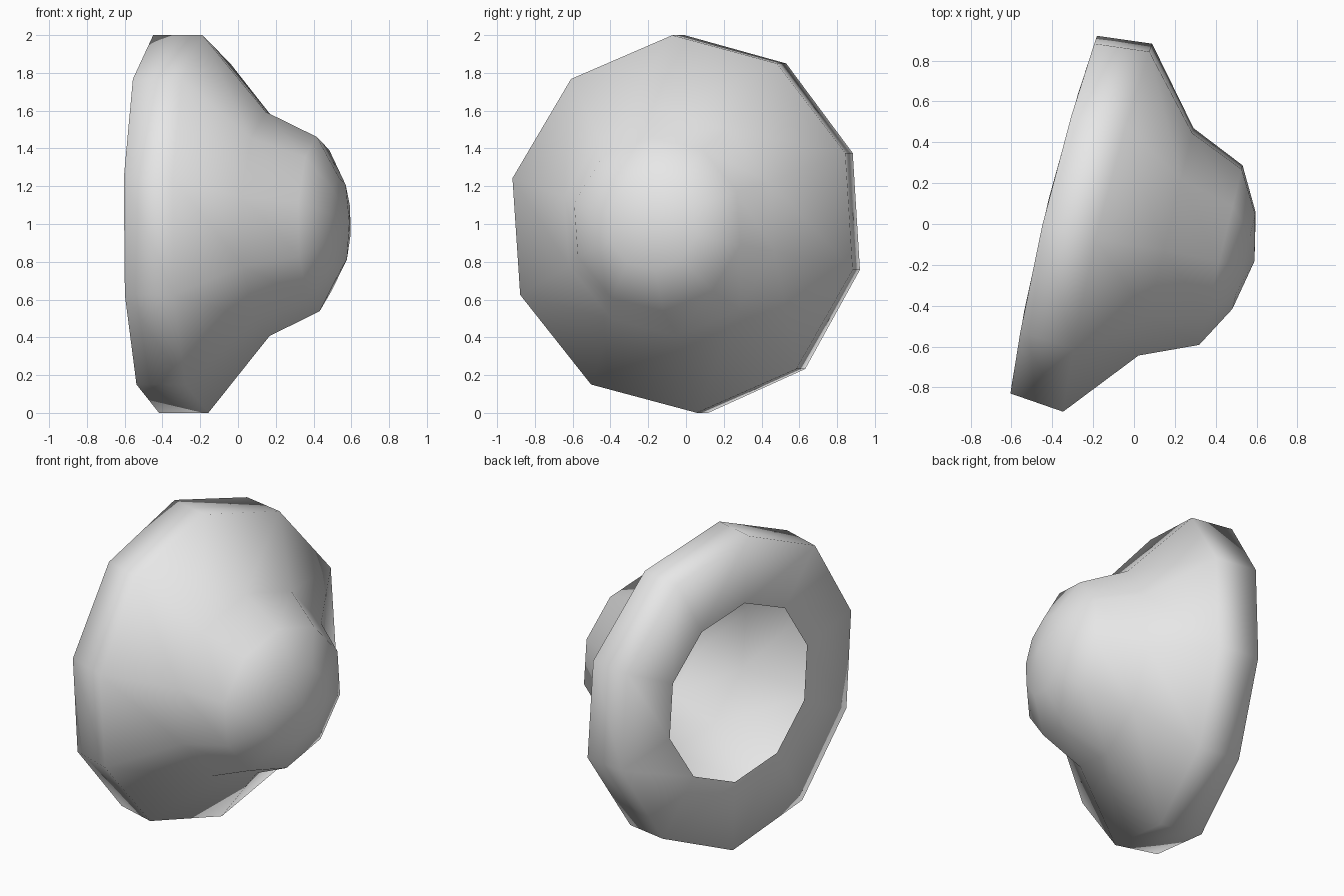
import bpy, bmesh, math
from mathutils import Vector

if "Cube" in bpy.data.objects:
    bpy.data.objects.remove(bpy.data.objects["Cube"])

SIDES = 10
TILT = math.radians(-13.6)                      # axis swings towards the front
AXIS = Vector((math.cos(TILT), math.sin(TILT), 0))
SIDE = Vector((-math.sin(TILT), math.cos(TILT), 0))

# (distance along axis, sideways radius, vertical radius, bow of the rim)
PROFILE = [
    (-0.385, 0.555, 0.57, 0.04),   # opening in the back
    (-0.390, 0.928, 1.002, 0.045), # back of rim
    (-0.121, 0.955, 1.002, 0.045), # front of rim
    (0.173, 0.590, 0.595, 0.0),    # neck
    (0.449, 0.466, 0.462, 0.0),    # dome shoulder
    (0.566, 0.250, 0.245, 0.0),    # dome top
]


def place(t, p, z):
    return AXIS * t + SIDE * (p - 0.048) + Vector((0, 0, z + 1))


bm = bmesh.new()
rings = []
for t, rp, rz, bow in PROFILE:
    ring = []
    for k in range(SIDES):
        a = math.radians(22 + 360 * k / SIDES)
        p, z = rp * math.cos(a), rz * math.sin(a)
        ring.append(bm.verts.new(place(t - bow * max(0, 1 - (p / 0.93) ** 2), p, z)))
    rings.append(ring)

# Skin between rings, closed at the dome tip and open at the back
for lo, hi in zip(rings, rings[1:]):
    for k in range(SIDES):
        n = (k + 1) % SIDES
        bm.faces.new((lo[k], lo[n], hi[n], hi[k]))
tip = bm.verts.new(place(0.616, 0.01, 0.01))
for k in range(SIDES):
    bm.faces.new((rings[-1][k], rings[-1][(k + 1) % SIDES], tip))
for f in bm.faces:
    f.smooth = True

mesh = bpy.data.meshes.new("domed_cap")
bm.to_mesh(mesh)
bm.free()
cap = bpy.data.objects.new("domed_cap", mesh)
bpy.context.collection.objects.link(cap)

grey = bpy.data.materials.new("light grey")
grey.diffuse_color = (0.8, 0.8, 0.8, 1)
grey.use_nodes = True
grey.node_tree.nodes["Principled BSDF"].inputs["Base Color"].default_value = grey.diffuse_color
mesh.materials.append(grey)
